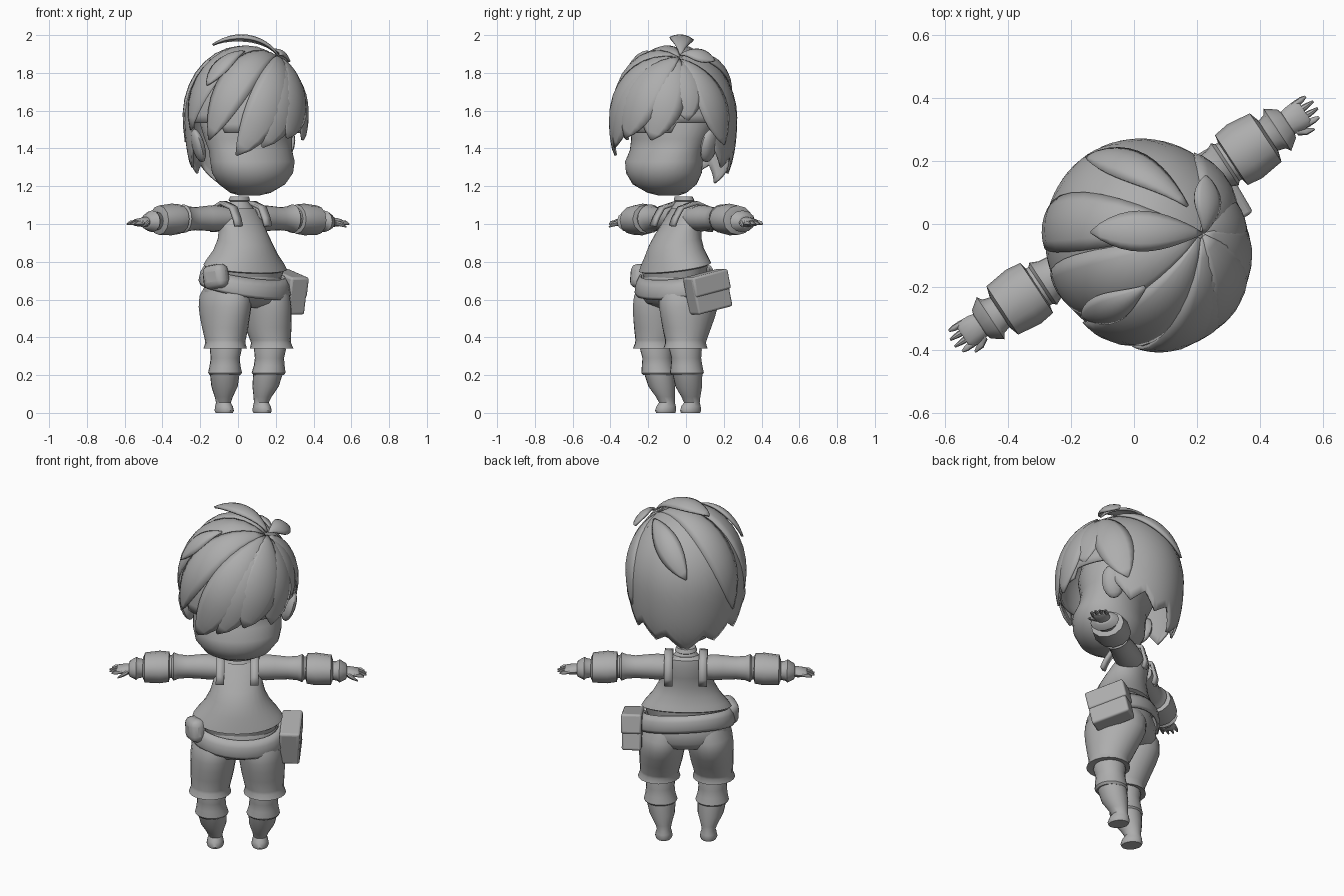
import bpy, bmesh, math
from math import sin, cos, radians, pi
from mathutils import Vector, Matrix

if "Cube" in bpy.data.objects:
    bpy.data.objects.remove(bpy.data.objects["Cube"])

GREY = (0.42, 0.42, 0.42, 1)
mat = bpy.data.materials.new("plain_grey")
mat.use_nodes = True
mat.diffuse_color = GREY
mat.node_tree.nodes["Principled BSDF"].inputs["Base Color"].default_value = GREY
parts = []


def finish(name, bm, thick=0):
    bmesh.ops.recalc_face_normals(bm, faces=bm.faces)
    me = bpy.data.meshes.new(name)
    bm.to_mesh(me)
    bm.free()
    me.materials.append(mat)
    ob = bpy.data.objects.new(name, me)
    bpy.context.collection.objects.link(ob)
    if thick:
        mod = ob.modifiers.new("thickness", "SOLIDIFY")
        mod.thickness, mod.offset = thick, 0
    parts.append(ob)
    return ob


def skin(bm, rows, closed):
    """Join rows of points with quads."""
    vs = [[bm.verts.new(p) for p in row] for row in rows]
    n = len(vs[0])
    for a, b in zip(vs, vs[1:]):
        for i in range(n if closed else n - 1):
            j = (i + 1) % n
            bm.faces.new((a[i], a[j], b[j], b[i]))
    return vs


def loft(name, rings, n=20, along="z", cap=True, tilt=0, roll=0, thick=0):
    """Tube through rings of (centre, radius a, radius b)."""
    bm = bmesh.new()
    rows = []
    for (cx, cy, cz), a, b in rings:
        row = []
        for i in range(n):
            u, v = a * cos(2 * pi * i / n), b * sin(2 * pi * i / n)
            if along == "z":
                row.append((cx + u, cy + v, cz + tilt * v + roll * u))
            else:
                row.append((cx, cy + u, cz + v))
        rows.append(row)
    vs = skin(bm, rows, True)
    if cap:
        bm.faces.new(vs[0])
        bm.faces.new(vs[-1])
    return finish(name, bm, thick)


def upright(name, table, **kw):
    return loft(name, [((0, y, z), a, b) for z, y, a, b in table], **kw)


# ---- head ----
upright("face", [(1.15, -.11, .05, .05), (1.165, -.12, .11, .10), (1.21, -.135, .18, .165),
                 (1.27, -.14, .225, .19), (1.33, -.14, .237, .192), (1.39, -.12, .237, .178),
                 (1.45, -.1, .25, .185), (1.55, -.08, .265, .22), (1.7, -.07, .22, .2)], n=32)
for side, label in ((1, "left"), (-1, "right")):
    bm = bmesh.new()
    bmesh.ops.create_uvsphere(bm, u_segments=12, v_segments=8, radius=1)
    bm.transform(Matrix.Translation((side * .275, -.035, 1.415)) @ Matrix.Rotation(side * .3, 4, "Y")
                 @ Matrix.Rotation(side * .3, 4, "Z") @ Matrix.Diagonal((.032, .06, .092, 1)))
    finish(label + "_ear", bm)

# ---- hair ----
CENTRE, SIZE = Vector((0, -.07, 1.56)), Vector((.31, .33, .37))


def direction(az, el):
    az, el = radians(az), radians(el)
    return Vector((sin(az) * cos(el), -cos(az) * cos(el), sin(el)))


def on_head(d, r):
    """Point over the scalp, with the lower half flaring out."""
    el = math.asin(max(-1, min(1, d.z)))
    f = cos(el * .6) / max(cos(el), .05) if el < 0 else 1
    return CENTRE + Vector((d.x * SIZE.x * f, d.y * SIZE.y * f, d.z * SIZE.z)) * r


def hem(az):
    """Lower edge of the scalp hair: open at the face, pointed at the back."""
    a = abs(az)
    if a < 60:
        return -12
    if a < 100:
        return -4
    if a >= 160:
        return -42 - 26 * (a - 160) / 20
    tooth = abs(((a - 100) / 30) % 1 - .5) * 2
    return -26 - 15 * (a - 100) / 60 - 15 * (1 - tooth)


bm = bmesh.new()
columns = []
for i in range(72):
    az = i * 5 - 180
    columns.append([on_head(direction(az, 89 + (hem(az) - 89) * k / 14), 1) for k in range(15)])
vs = skin(bm, list(zip(*columns)), True)
bm.faces.new(vs[0])
finish("scalp_hair", bm, .012)


def lock(name, start, end, width, lift, rise=0, ridge=.04):
    """Leaf-shaped strand sweeping over the scalp."""
    a, b = direction(*start), direction(*end)
    axis = a.cross(b).normalized()
    angle = a.angle(b)
    rows = []
    for k in range(13):
        t = .02 + .975 * k / 12
        d = Matrix.Rotation(angle * t, 3, axis) @ a
        w = width * sin(pi * t ** 1.25) ** .85
        row = []
        for s in (-1, -.6, -.2, .2, .6, 1):
            r = 1 + lift + rise * t ** .5 + ridge * (1 - s * s) * sin(pi * t)
            row.append(on_head((d + axis * s * w).normalized(), r))
        rows.append(row)
    bm = bmesh.new()
    skin(bm, rows, False)
    finish(name, bm, .012)


CROWN = (67, 57)
fringe = [(-98, -10, .34, .002), (-72, -18, .3, .01), (-44, -31, .32, .025), (-19, -24, .34, .02),
          (7, -16, .36, .035), (36, -18, .38, .012), (70, -2, .3, -.008),
          (112, -22, .3, 0), (-125, -20, .3, 0)]
for i, (az, el, w, up) in enumerate(fringe):
    lock("fringe_lock_%d" % (i + 1), CROWN, (az, el), w, up, .015)
lock("top_cowlick", CROWN, (-132, 62), .17, .04, .145)
lock("back_cowlick", (95, 57), (182, 16), .2, .02, .02, .05)
lock("side_cowlick", (-35, 66), (-75, 25), .15, .03, .07, .05)
lock("crown_tuft", CROWN, (104, 42), .13, .05, .17)

# ---- torso ----
upright("tunic", [(.7, -.065, .2, .14), (.765, -.07, .225, .148), (.772, -.07, .242, .165),
                  (.8, -.072, .224, .157), (.85, -.074, .182, .144), (.91, -.068, .15, .132),
                  (.97, -.047, .132, .116), (1.035, -.015, .128, .092), (1.085, 0, .105, .07),
                  (1.1, 0, .07, .055)], n=28, tilt=.19)
upright("collar", [(1.08, -.01, .085, .07), (1.105, -.01, .06, .055), (1.12, -.01, .05, .045),
                   (1.125, -.012, .06, .052), (1.145, -.015, .052, .045)])
for side, label in ((1, "left"), (-1, "right")):
    path = [(-.147, .99), (-.13, 1.03), (-.095, 1.085), (0, 1.112), (.075, 1.085), (.095, 1.0), (.085, .96)]
    bm = bmesh.new()
    skin(bm, [[(side * x, y, z) for x in (.07, .115)] for y, z in path], False)
    finish(label + "_strap", bm, .018)

# ---- belt and pouches ----
upright("belt", [(.65, -.065, .25, .183), (.665, -.065, .257, .19), (.71, -.065, .247, .184),
                 (.745, -.065, .226, .166)], n=28, cap=False, tilt=.25, roll=-.07, thick=.012)


def pouch(name, place, size, turn, bevel):
    bm = bmesh.new()
    bmesh.ops.create_cube(bm, size=1)
    bm.transform(Matrix.Translation(place) @ Matrix.Rotation(turn[1], 4, "Z")
                 @ Matrix.Rotation(turn[0], 4, "X") @ Matrix.Diagonal((*size, 1)))
    ob = finish(name, bm)
    mod = ob.modifiers.new("rounding", "BEVEL")
    mod.width, mod.segments = bevel, 3


pouch("side_bag", (.285, -.05, .64), (.105, .215, .2), (.22, -.05), .012)
pouch("side_bag_flap", (.288, -.056, .687), (.11, .222, .108), (.22, -.05), .012)
pouch("small_pouch", (-.225, -.13, .72), (.09, .14, .13), (-.15, .35), .038)

# ---- trousers ----
upright("trouser_hips", [(.76, -.06, .19, .14), (.68, -.06, .225, .168), (.62, -.065, .24, .175),
                         (.58, -.065, .22, .15), (.555, -.065, .13, .09)], n=28)
for side, label in ((1, "left"), (-1, "right")):
    def limb(name, table, **kw):
        loft(label + name, [((side * x, y, z), a, b) for z, x, y, a, b in table], **kw)

    limb("_trouser_leg", [(.7, .1, -.062, .1, .13), (.62, .12, -.065, .126, .168),
                          (.56, .127, -.068, .126, .168), (.51, .132, -.075, .122, .155),
                          (.45, .137, -.085, .116, .135), (.385, .143, -.095, .106, .112),
                          (.37, .145, -.098, .104, .11), (.342, .147, -.1, .114, .118),
                          (.35, .147, -.1, .08, .08)])
    limb("_boot_cuff", [(.37, .14, -.095, .075, .08), (.335, .14, -.095, .083, .088),
                        (.29, .14, -.09, .076, .08), (.25, .14, -.088, .08, .085),
                        (.212, .138, -.085, .09, .09), (.2, .138, -.085, .08, .08)])
    limb("_boot", [(.22, .138, -.083, .08, .08), (.14, .13, -.068, .069, .072),
                   (.085, .123, -.05, .046, .052), (.055, .12, -.042, .037, .044),
                   (.035, .12, -.047, .043, .055), (.012, .12, -.05, .047, .06),
                   (0, .12, -.05, .042, .055)])

    # ---- arms ----
    def arm(name, table, **kw):
        loft(label + name, [((side * x, y, z), a, b) for x, y, z, a, b in table], along="x", **kw)

    arm("_sleeve", [(.08, 0, 1.03, .075, .06), (.15, 0, 1.03, .073, .07), (.2, 0, 1.03, .068, .066),
                    (.27, 0, 1.028, .062, .061), (.32, 0, 1.028, .068, .066), (.345, 0, 1.028, .08, .076),
                    (.355, 0, 1.028, .07, .06), (.39, 0, 1.028, .07, .06)])
    arm("_sleeve_cuff", [(.365, 0, 1.026, .07, .06), (.37, 0, 1.026, .095, .078),
                         (.42, 0, 1.024, .102, .084), (.5, 0, 1.02, .092, .078),
                         (.51, 0, 1.018, .06, .05)], n=12)
    arm("_glove_cuff", [(.49, 0, 1.016, .05, .045), (.535, 0, 1.015, .064, .052),
                        (.545, 0, 1.014, .08, .058), (.58, 0, 1.012, .054, .04),
                        (.585, 0, 1.012, .04, .03)], n=12)
    arm("_palm", [(.56, 0, 1.012, .036, .028), (.6, 0, 1.01, .045, .026),
                  (.64, 0, 1.008, .048, .02), (.65, 0, 1.007, .04, .014)], n=12)
    for f in range(4):
        y = -.036 + .024 * f
        tip = .678 + (.012 if f in (1, 2) else 0)
        arm("_finger_%d" % (f + 1), [(.625, y, 1.008, .011, .013), (.66, y * 1.05, 1.006, .01, .011),
                                     (tip, y * 1.08, 1.0, .004, .004)], n=8)
    arm("_thumb", [(.59, -.035, 1.008, .016, .015), (.615, -.053, 1.0, .013, .013),
                   (.645, -.062, .985, .004, .004)], n=8)

# ---- turn the whole figure and shade it ----
turn = Matrix.Rotation(radians(33.3), 4, "Z")
bpy.ops.object.select_all(action="DESELECT")
for ob in parts:
    ob.data.transform(turn)
    ob.select_set(True)
bpy.context.view_layer.objects.active = parts[0]
bpy.ops.object.shade_smooth_by_angle(angle=radians(40))
